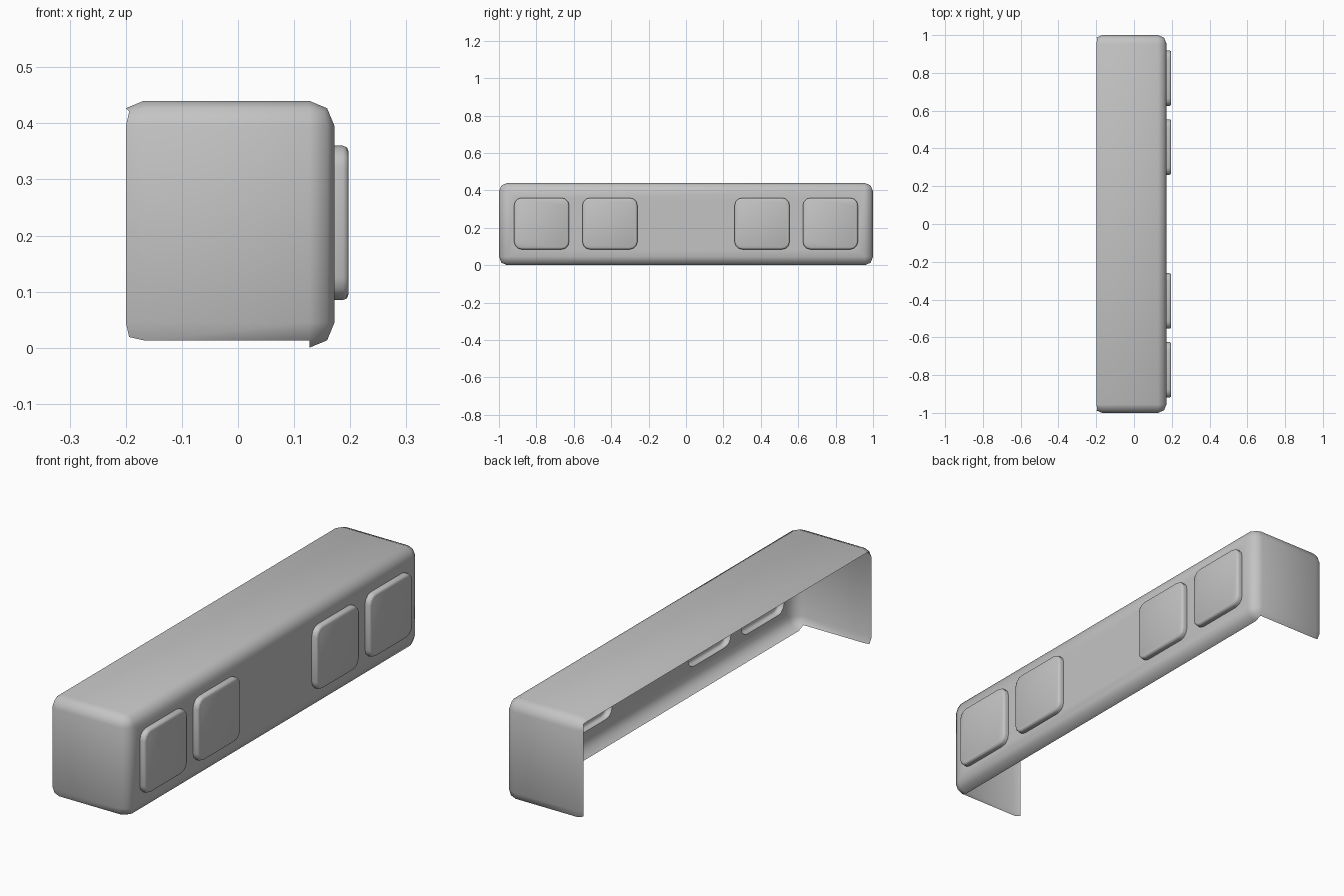
import bpy
import bmesh
from mathutils import Matrix, Vector

default = bpy.data.objects.get("Cube")
if default:
    bpy.data.objects.remove(default, do_unlink=True)

grey = bpy.data.materials.new("plain_grey")
grey.use_nodes = True
colour = (0.55, 0.55, 0.55, 1.0)
grey.diffuse_color = colour
grey.node_tree.nodes["Principled BSDF"].inputs["Base Color"].default_value = colour


def block(lo, hi):
    """Box mesh between two corners."""
    lo, hi = Vector(lo), Vector(hi)
    bm = bmesh.new()
    bmesh.ops.create_cube(bm, size=1)
    size = hi - lo
    bm.transform(Matrix.Translation((lo + hi) / 2) @ Matrix.Diagonal((*size, 1)))
    return bm


def round_edges(bm, edges, radius, segments):
    bmesh.ops.bevel(bm, geom=edges, offset=radius, segments=segments,
                    profile=0.5, affect='EDGES', clamp_overlap=True)


def finish(bm, name):
    bmesh.ops.recalc_face_normals(bm, faces=bm.faces[:])
    mesh = bpy.data.meshes.new(name)
    bm.to_mesh(mesh)
    bm.free()
    mesh.materials.append(grey)
    ob = bpy.data.objects.new(name, mesh)
    bpy.context.collection.objects.link(ob)
    return ob


# Rounded housing, closed for now
FRONT, RADIUS = 0.172, 0.045
bm = block((-0.213, -1, 0), (FRONT, 1, 0.44))
round_edges(bm, bm.edges[:], RADIUS, 2)
housing = finish(bm, "housing")
bpy.context.view_layer.objects.active = housing

# Four raised square panels, merged into the wall as hollow pockets
for side in (-1, 1):
    for centre in (0.407, 0.772):
        y = side * centre
        bm = block((0.1, y - 0.147, 0.085), (0.197, y + 0.147, 0.36))
        along_x = [e for e in bm.edges
                   if abs(e.verts[0].co.x - e.verts[1].co.x) > 0.01]
        round_edges(bm, along_x, 0.04, 3)
        rim = [e for e in bm.edges if all(v.co.x > 0.19 for v in e.verts)]
        round_edges(bm, rim, 0.01, 2)
        panel = finish(bm, "raised_panel")
        union = housing.modifiers.new("merge_panel", 'BOOLEAN')
        union.operation = 'UNION'
        union.solver = 'EXACT'
        union.object = panel
        bpy.ops.object.modifier_apply(modifier=union.name)
        bpy.data.objects.remove(panel, do_unlink=True)

# Open the back and the underside, keeping the wall's lower rounded lip
bm = bmesh.new()
bm.from_mesh(housing.data)
bm.normal_update()
lip = FRONT - RADIUS
opened = [f for f in bm.faces
          if (f.normal.x < -0.7)
          or (f.normal.z < -0.7 and f.calc_center_median().x < lip)]
bmesh.ops.delete(bm, geom=opened, context='FACES')
for f in bm.faces:
    f.material_index = 0
bm.to_mesh(housing.data)
bm.free()

# Smooth rounded edges, crisp panel outlines
bpy.ops.object.select_all(action='DESELECT')
housing.select_set(True)
bpy.ops.object.shade_smooth_by_angle(angle=0.87)
